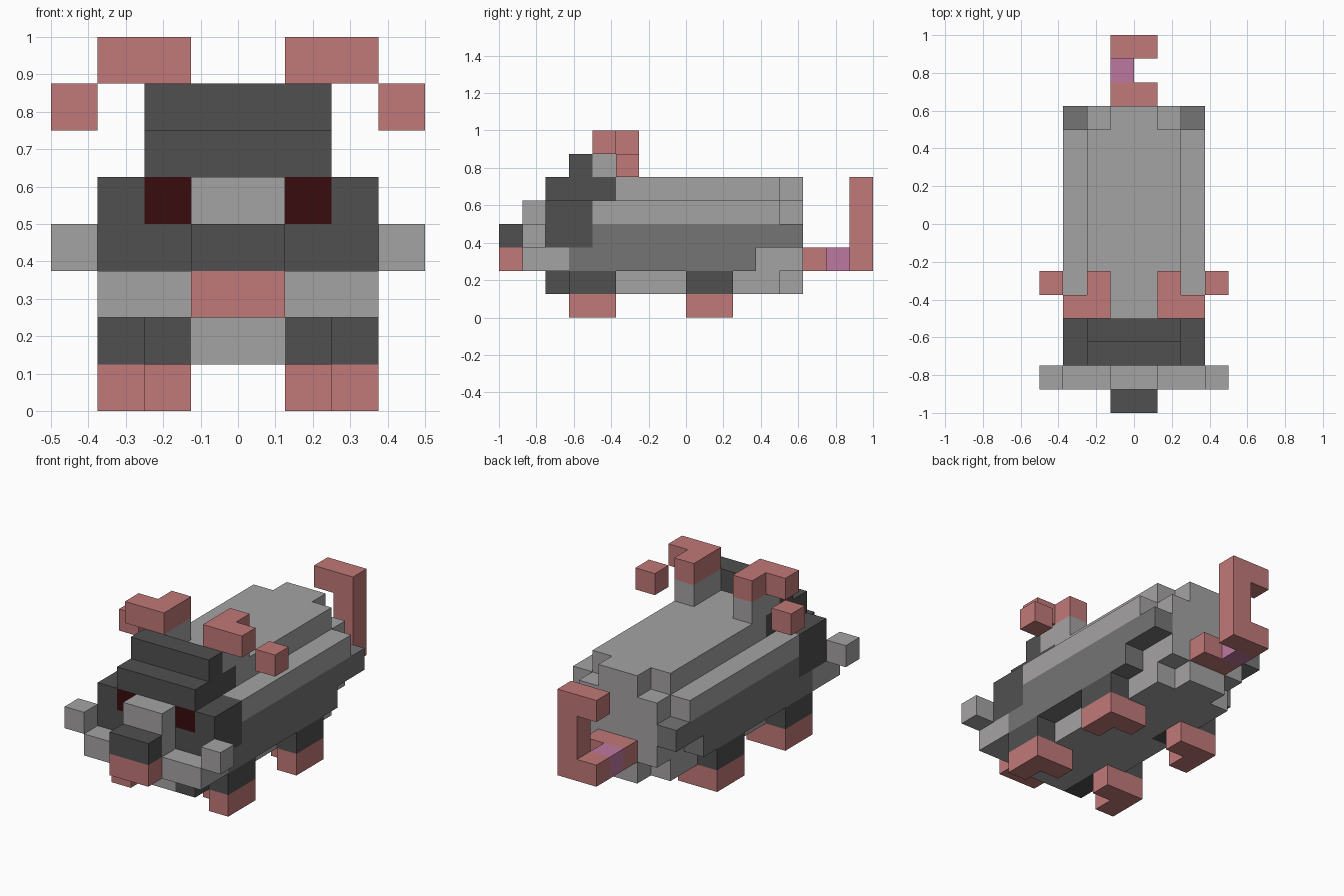
import bpy
import bmesh
from mathutils import Vector

cube = bpy.data.objects.get("Cube")
if cube:
    bpy.data.objects.remove(cube, do_unlink=True)

U = 0.125  # size of one block


def material(name, rgb):
    lin = [(c / 255 / 12.92) if c < 11 else ((c / 255 + 0.055) / 1.055) ** 2.4 for c in rgb]
    m = bpy.data.materials.new(name)
    m.use_nodes = True
    m.diffuse_color = (*lin, 1)
    bsdf = m.node_tree.nodes["Principled BSDF"]
    bsdf.inputs["Base Color"].default_value = (*lin, 1)
    bsdf.inputs["Roughness"].default_value = 0.9
    return m


LIGHT = material("light grey", (165, 163, 163))
MID = material("mid grey", (117, 117, 117))
DARK = material("dark grey", (80, 80, 80))
PINK = material("dusty pink", (193, 120, 120))
MAUVE = material("mauve", (190, 120, 160))
EYE = material("dark red", (56, 12, 14))

blocks = {}  # block cell -> part name
parts = {}   # part name -> material


def part(name, mat, *boxes, mirror=False):
    """Fill boxes (x0, x1, y0, y1, z0, z1) with blocks; later parts replace earlier ones."""
    parts[name] = mat
    for x0, x1, y0, y1, z0, z1 in boxes:
        for x in range(x0, x1):
            for y in range(y0, y1):
                for z in range(z0, z1):
                    blocks[x, y, z] = name
                    if mirror:
                        blocks[-1 - x, y, z] = name


# Body: stepped barrel, rounded off at the rear
part("body", LIGHT,
     (-2, 2, -5, 4, 1, 2), (-1, 1, -6, 5, 1, 2),
     (-2, 2, -6, 5, 2, 4),
     (-3, 3, -4, 4, 4, 5), (-2, 2, -4, 5, 4, 5),
     (-2, 2, -4, 4, 5, 6), (-1, 1, -4, 5, 5, 6))
part("flanks", MID, (2, 3, -4, 5, 3, 4), (2, 3, -5, 3, 2, 3), mirror=True)

# Head with stepped brow
part("head", DARK,
     (-3, 3, -6, -4, 3, 5), (-2, 2, -6, -4, 5, 6), (-2, 2, -5, -4, 6, 7))
part("temples", DARK, (1, 2, -4, -3, 5, 6), mirror=True)
part("eyes", EYE, (1, 2, -6, -5, 4, 5), mirror=True)
part("snout", LIGHT, (-1, 1, -7, -6, 2, 5))
part("cheeks", LIGHT, (1, 3, -7, -5, 2, 3), mirror=True)
part("tusks", LIGHT, (3, 4, -7, -6, 3, 4), mirror=True)
part("nose", DARK, (-1, 1, -8, -7, 3, 4))
part("tongue", PINK, (-1, 1, -8, -7, 2, 3))

# Horns with loose tips
part("horn_bases", LIGHT, (1, 2, -4, -2, 6, 7), mirror=True)
part("horns", PINK, (1, 2, -4, -2, 7, 8), (2, 3, -4, -3, 7, 8), mirror=True)
part("horn_tips", PINK, (3, 4, -3, -2, 6, 7), mirror=True)

# Legs and L-shaped hooves
part("front_legs", DARK, (1, 2, -6, -3, 1, 2), (2, 3, -5, -3, 1, 2), mirror=True)
part("rear_legs", DARK, (1, 3, 0, 2, 1, 2), mirror=True)
for name, y in (("front_hooves", -5), ("rear_hooves", 0)):
    part(name, PINK, (2, 3, y, y + 2, 0, 1), (1, 2, y + 1, y + 2, 0, 1), mirror=True)

# Curled tail
part("tail", PINK,
     (-1, 1, 5, 6, 2, 3), (-1, 1, 7, 8, 2, 3),
     (0, 1, 7, 8, 3, 6), (-1, 0, 7, 8, 5, 6))
part("tail_band", MAUVE, (-1, 0, 6, 7, 2, 3))


def build(name, mat):
    """Make a mesh from the outer block faces of one part."""
    bm = bmesh.new()
    for cell, owner in blocks.items():
        if owner != name:
            continue
        for axis in range(3):
            for side in (-1, 1):
                n = Vector((0, 0, 0))
                n[axis] = side
                if tuple(int(c + d) for c, d in zip(cell, n)) in blocks:
                    continue
                a, b = Vector((0, 0, 0)), Vector((0, 0, 0))
                a[(axis + 1) % 3] = 0.5
                b[(axis + 2) % 3] = 0.5 * side
                mid = Vector(cell) + Vector((0.5, 0.5, 0.5)) + n * 0.5
                corners = (mid - a - b, mid + a - b, mid + a + b, mid - a + b)
                bm.faces.new([bm.verts.new(p * U) for p in corners])
    bmesh.ops.remove_doubles(bm, verts=bm.verts, dist=0.001)
    bmesh.ops.dissolve_limit(bm, angle_limit=0.01, verts=bm.verts, edges=bm.edges)
    mesh = bpy.data.meshes.new(name)
    bm.to_mesh(mesh)
    bm.free()
    mesh.materials.append(mat)
    bpy.context.collection.objects.link(bpy.data.objects.new(name, mesh))


for part_name, part_mat in parts.items():
    build(part_name, part_mat)
